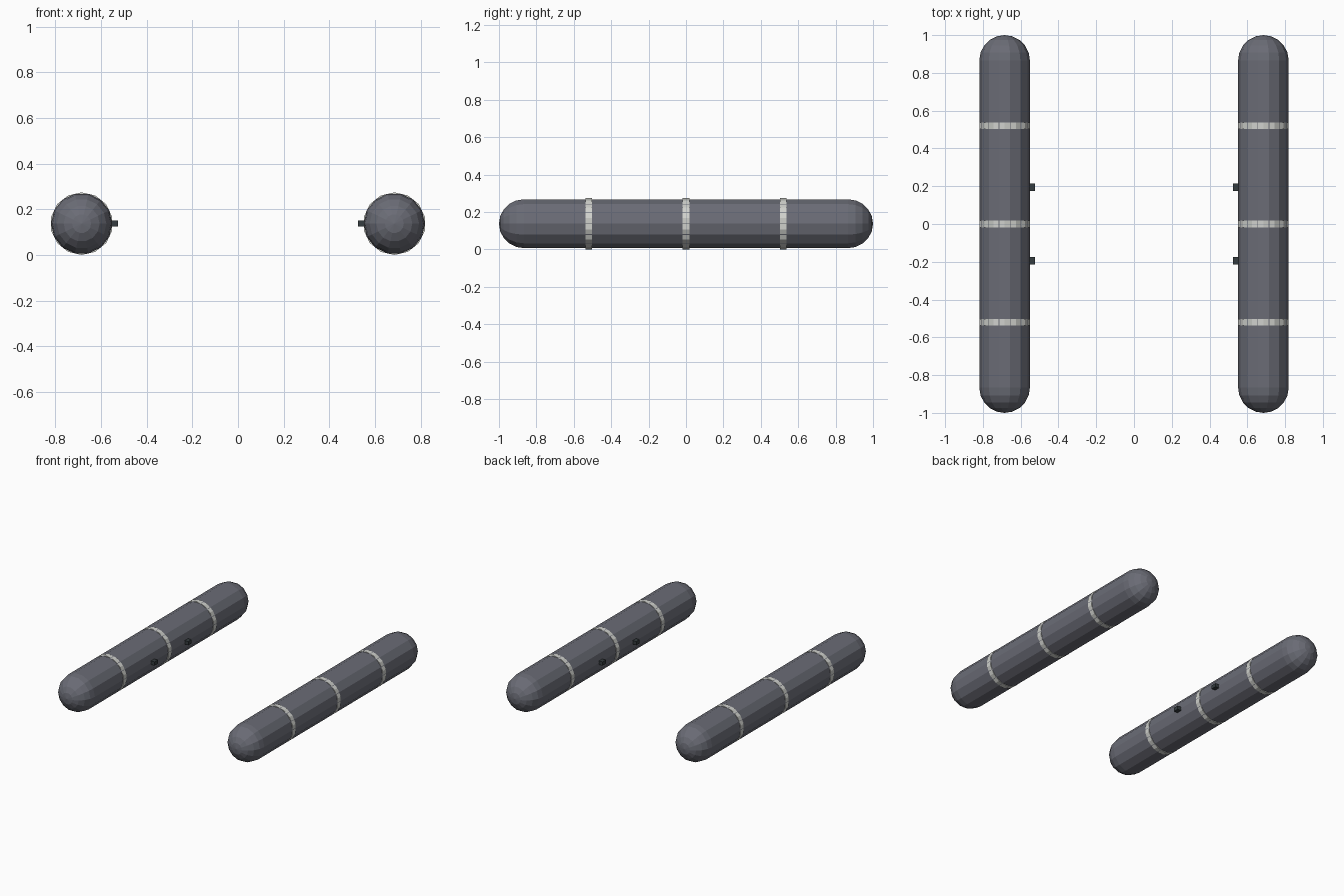
import bpy, bmesh, math
from mathutils import Matrix

if "Cube" in bpy.data.objects:
    bpy.data.objects.remove(bpy.data.objects["Cube"])

SIDES = 14
X, Z = 0.685, 0.137      # pontoon axis
R, BAND_R = 0.134, 0.137


def material(name, rgb):
    m = bpy.data.materials.new(name)
    m.diffuse_color = (*rgb, 1)
    m.use_nodes = True
    m.node_tree.nodes["Principled BSDF"].inputs["Base Color"].default_value = m.diffuse_color
    return m


grey = material("slate grey", (0.145, 0.15, 0.18))
silver = material("light silver", (0.62, 0.63, 0.60))
dark = material("dark fitting", (0.035, 0.045, 0.05))


def finish(bm, name, mat):
    bmesh.ops.recalc_face_normals(bm, faces=bm.faces)
    me = bpy.data.meshes.new(name)
    bm.to_mesh(me)
    bm.free()
    me.materials.append(mat)
    ob = bpy.data.objects.new(name, me)
    bpy.context.collection.objects.link(ob)
    return ob


def capsule(name, x):
    # quarter-circle profile at both ends, revolved around the y axis
    steps, half = 5, 1.0 - R
    arc = [(R * math.sin(a), half + R * math.cos(a))
           for a in (math.pi / 2 * i / steps for i in range(1, steps + 1))]
    rings = [(r, -y) for r, y in arc] + arc[::-1]
    bm = bmesh.new()
    loops = []
    for r, y in rings:
        loops.append([bm.verts.new((x + r * math.cos(t), y, Z + r * math.sin(t)))
                      for t in (2 * math.pi * k / SIDES for k in range(SIDES))])
    poles = [bm.verts.new((x, -1, Z)), bm.verts.new((x, 1, Z))]
    for k in range(SIDES):
        n = (k + 1) % SIDES
        for a, b in zip(loops, loops[1:]):
            bm.faces.new((a[k], a[n], b[n], b[k]))
        bm.faces.new((poles[0], loops[0][k], loops[0][n]))
        bm.faces.new((poles[1], loops[-1][k], loops[-1][n]))
    finish(bm, name, grey)


def band(name, x, y):
    # corners sit over the flats of the tube
    bm = bmesh.new()
    bmesh.ops.create_cone(bm, cap_ends=True, segments=SIDES, radius1=BAND_R,
                          radius2=BAND_R, depth=0.035)
    # put a corner at the very top
    v = bm.verts[:][0].co
    spin = Matrix.Rotation(math.pi / 2 - math.atan2(v.y, v.x), 4, 'Z')
    bm.transform(Matrix.Translation((x, y, Z)) @ Matrix.Rotation(math.pi / 2, 4, 'X') @ spin)
    finish(bm, name, silver)


def peg(name, side, y):
    # small block on the inner side
    bm = bmesh.new()
    bmesh.ops.create_cube(bm, size=1)
    bm.transform(Matrix.Translation((side * 0.545, y, Z)) @ Matrix.Diagonal((0.04, 0.039, 0.027, 1)))
    finish(bm, name, dark)


for side, label in ((-1, "left"), (1, "right")):
    capsule(label + "_pontoon", side * X)
    for i, y in enumerate((-0.52, 0, 0.52)):
        band(f"{label}_band_{i + 1}", side * X, y)
    for i, y in enumerate((-0.195, 0.195)):
        peg(f"{label}_peg_{i + 1}", side, y)
